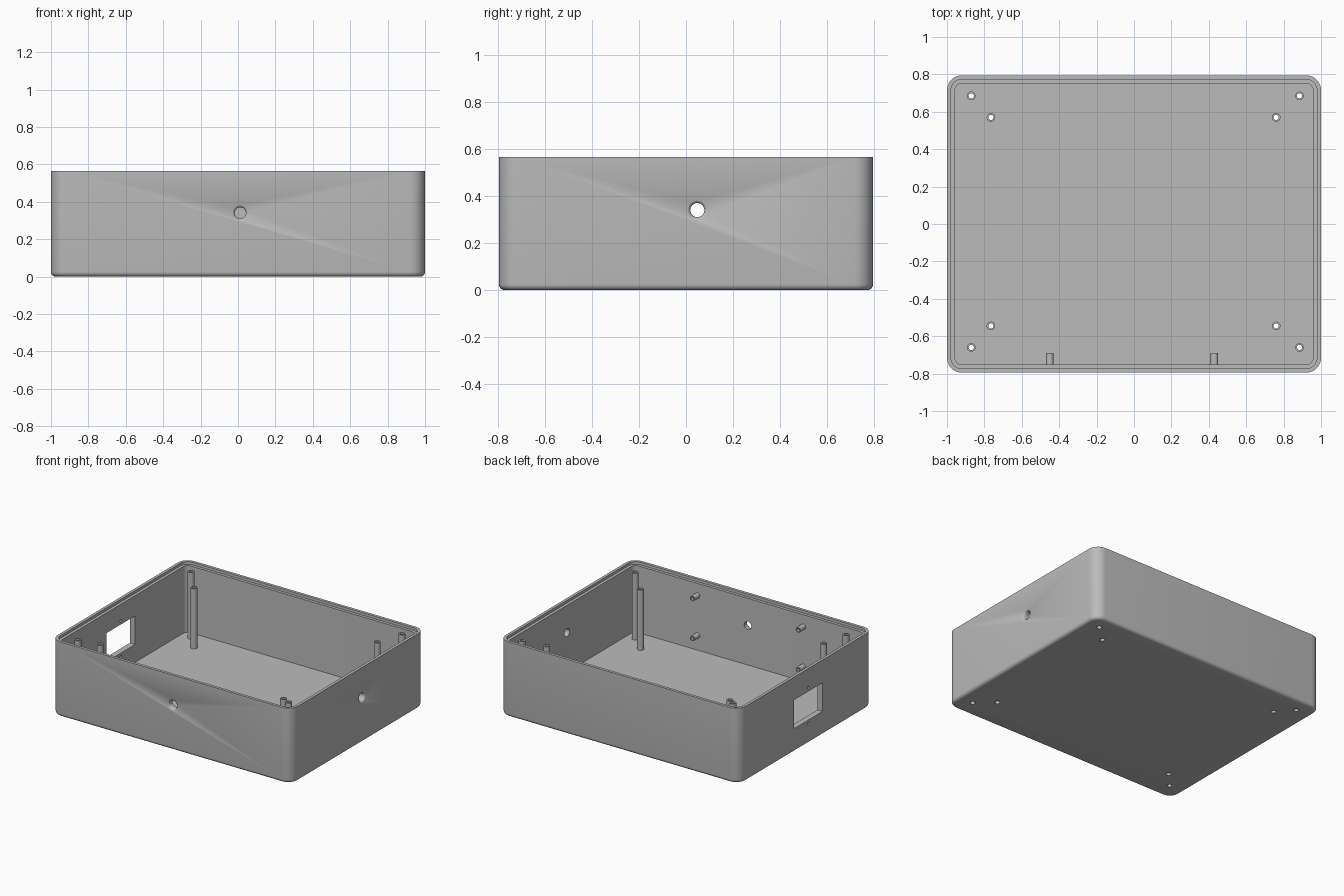
import bpy
import bmesh
import math
from mathutils import Matrix, Vector

cube = bpy.data.objects.get("Cube")
if cube:
    bpy.data.objects.remove(cube, do_unlink=True)

# Overall sizes
HX, HY, H = 1.0, 0.795, 0.565
WALL, FLOOR, STEP = 0.043, 0.043, 0.02
CORNER, FILLET = 0.08, 0.025

grey = bpy.data.materials.new("plain grey")
grey.use_nodes = True
grey.diffuse_color = (0.5, 0.5, 0.5, 1)
grey.node_tree.nodes["Principled BSDF"].inputs["Base Color"].default_value = (0.5, 0.5, 0.5, 1)


def finish(name, bm):
    """Turn a bmesh into a named object."""
    bmesh.ops.recalc_face_normals(bm, faces=bm.faces[:])
    mesh = bpy.data.meshes.new(name)
    bm.to_mesh(mesh)
    bm.free()
    mesh.materials.append(grey)
    obj = bpy.data.objects.new(name, mesh)
    bpy.context.collection.objects.link(obj)
    return obj


def smooth(obj):
    bpy.ops.object.select_all(action='DESELECT')
    obj.select_set(True)
    bpy.context.view_layer.objects.active = obj
    bpy.ops.object.shade_smooth_by_angle(angle=math.radians(35))


def loft(bm, rings, closed=False):
    """Bridge rings of points; cap both ends unless the profile is closed."""
    loops = [[bm.verts.new(p) for p in ring] for ring in rings]
    n = len(loops[0])
    pairs = list(zip(loops, loops[1:]))
    if closed:
        pairs.append((loops[-1], loops[0]))
    else:
        bm.faces.new(loops[0])
        bm.faces.new(loops[-1])
    for a, b in pairs:
        for i in range(n):
            j = (i + 1) % n
            bm.faces.new((a[i], a[j], b[j], b[i]))


def revolve(bm, profile, origin, axis, closed=False, n=24):
    """Spin (radius, height) points around an axis through origin."""
    turn = Vector((0, 0, 1)).rotation_difference(Vector(axis)).to_matrix()
    rings = []
    for r, h in profile:
        rings.append([Vector(origin) + turn @ Vector((r * math.cos(t), r * math.sin(t), h))
                      for t in (2 * math.pi * i / n for i in range(n))])
    loft(bm, rings, closed)


def rounded_ring(inset, z, steps=8):
    """Rounded rectangle of the case outline, moved inwards."""
    r = max(CORNER - inset, 0.01)
    cx, cy = HX - inset - r, HY - inset - r
    ring = []
    for k, (sx, sy) in enumerate(((1, 1), (-1, 1), (-1, -1), (1, -1))):
        for i in range(steps + 1):
            t = math.pi / 2 * (k + i / steps)
            ring.append((sx * cx + r * math.cos(t), sy * cy + r * math.sin(t), z))
    return ring


# Case: rounded bottom edge, tall wall, stepped rim, flat floor
section = []
for i in range(6):
    t = math.pi / 2 * i / 5
    section.append((FILLET * (1 - math.sin(t)), FILLET * (1 - math.cos(t))))
section += [(0, H), (WALL / 2, H), (WALL / 2, H - STEP), (WALL, H - STEP), (WALL, FLOOR)]
bm = bmesh.new()
loft(bm, [rounded_ring(inset, z) for inset, z in section])
case = finish("case", bm)

# Post positions: tall lid posts in the corners, shorter board posts inside them
posts = [("lid_post", x, y, 0.545) for x in (-0.87, 0.885) for y in (-0.66, 0.685)]
posts += [("board_post", x, y, 0.495) for x in (-0.765, 0.76) for y in (-0.545, 0.57)]
BORE, POST_R = 0.014, 0.023

# Cutters: flared wall holes, floor screw holes, socket window with two screw holes
bm = bmesh.new()
wall_hole = [(0.03, -0.1), (0.03, -0.016), (0.032, -0.008), (0.036, -0.003),
             (0.043, 0.0005), (0.043, 0.05)]
revolve(bm, wall_hole, (0.012, -HY, 0.34), (0, -1, 0), n=32)
revolve(bm, wall_hole, (HX, 0.048, 0.34), (1, 0, 0), n=32)
floor_hole = [(BORE, -0.08), (BORE, -0.01), (0.016, -0.003), (0.02, 0.0005), (0.02, 0.05)]
for _, x, y, _ in posts:
    revolve(bm, floor_hole, (x, y, 0), (0, 0, -1))
WINDOW_Y, WINDOW_Z = -0.025, 0.285
for dz in (-0.135, 0.135):
    revolve(bm, [(0.01, -0.1), (0.01, 0.1)], (-HX, WINDOW_Y, WINDOW_Z + dz), (1, 0, 0), n=16)
bmesh.ops.create_cube(bm, size=1, matrix=Matrix.Translation((-HX, WINDOW_Y, WINDOW_Z))
                      @ Matrix.Diagonal((0.2, 0.34, 0.215, 1)))
cutter = finish("hole_cutter", bm)
cutter.hide_render = True

cut = case.modifiers.new("holes", 'BOOLEAN')
cut.operation = 'DIFFERENCE'
cut.solver = 'EXACT'
cut.object = cutter
bpy.context.view_layer.objects.active = case
bpy.ops.object.modifier_apply(modifier=cut.name)
bpy.data.objects.remove(cutter, do_unlink=True)
smooth(case)

# Hollow posts standing on the floor
for name, x, y, top in posts:
    bm = bmesh.new()
    revolve(bm, [(BORE, FLOOR), (POST_R, FLOOR), (POST_R, top), (BORE, top)],
            (x, y, 0), (0, 0, 1), closed=True)
    smooth(finish(name, bm))

# Short hollow standoffs on the inside of the front wall
for x in (-0.45, 0.43):
    for z in (0.155, 0.455):
        bm = bmesh.new()
        revolve(bm, [(0.011, 0), (0.02, 0), (0.02, 0.062), (0.011, 0.062)],
                (x, -HY + WALL, z), (0, 1, 0), closed=True)
        smooth(finish("wall_standoff", bm))
